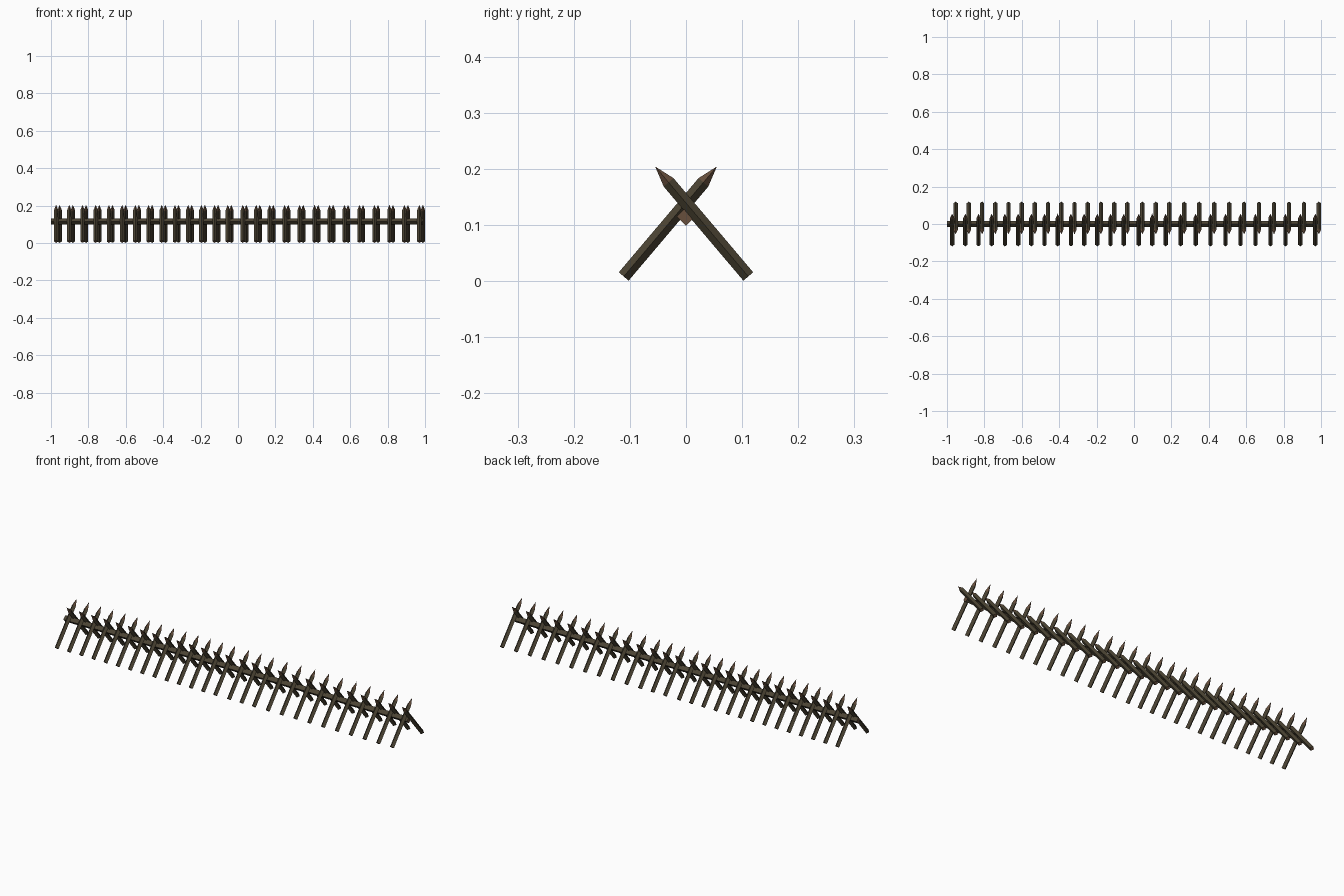
import bpy
import bmesh
from mathutils import Vector, Matrix

cube = bpy.data.objects.get("Cube")
if cube:
    bpy.data.objects.remove(cube, do_unlink=True)


def make_material(name, colour):
    mat = bpy.data.materials.new(name)
    mat.use_nodes = True
    mat.diffuse_color = colour
    mat.node_tree.nodes["Principled BSDF"].inputs["Base Color"].default_value = colour
    return mat


bark = make_material("dark_bark", (0.072, 0.058, 0.034, 1))
cut_wood = make_material("cut_wood", (0.135, 0.078, 0.046, 1))

SIDES = 4


def add_log(name, start, end, radius, point=0.0):
    """Four-sided log, edges outward, with an optional sharpened point."""
    start, end = Vector(start), Vector(end)
    axis = (end - start).normalized()
    side = axis.cross(Vector((1, 0, 0)))
    if side.length < 0.01:
        side = Vector((0, 0, 1))
    side.normalize()
    across = axis.cross(side)
    frame = Matrix((side, across, axis)).transposed().to_4x4()

    bm = bmesh.new()
    length = (end - start).length
    shaft = length - point
    bmesh.ops.create_cone(bm, cap_ends=True, segments=SIDES, radius1=radius,
                          radius2=radius, depth=shaft,
                          matrix=Matrix.Translation((0, 0, shaft / 2)))
    if point:
        # Pull the end cap out to a tip
        cap = max(bm.faces, key=lambda f: f.calc_center_median().z)
        tip = bmesh.ops.poke(bm, faces=[cap])["verts"][0]
        tip.co = (0, 0, length)
    bm.normal_update()
    for face in bm.faces:
        face.material_index = 1 if abs(face.normal.z) > 0.1 else 0
    bm.transform(Matrix.Translation(start) @ frame)

    mesh = bpy.data.meshes.new(name)
    bm.to_mesh(mesh)
    bm.free()
    mesh.materials.append(bark)
    mesh.materials.append(cut_wood)
    obj = bpy.data.objects.new(name, mesh)
    bpy.context.collection.objects.link(obj)
    return obj


# Long rail cradled under the crossings
add_log("rail", (-1, 0, 0.115), (0.99, 0, 0.115), 0.0165)

# Crossed stakes, spaced a little wider towards the left end
centres = [-0.963 + 0.0706 * i for i in range(14)]
centres += [0.035 + 0.072 * i for i in range(3)]
centres += [0.259 + 0.08 * i for i in range(10)]

for number, x in enumerate(centres):
    for label, s in (("back", 1), ("front", -1)):
        px = x + s * 0.0095
        add_log(f"{label}_stake_{number + 1}", (px, s * 0.111, 0.008),
                (px, s * -0.055, 0.204), 0.0115, point=0.037)
